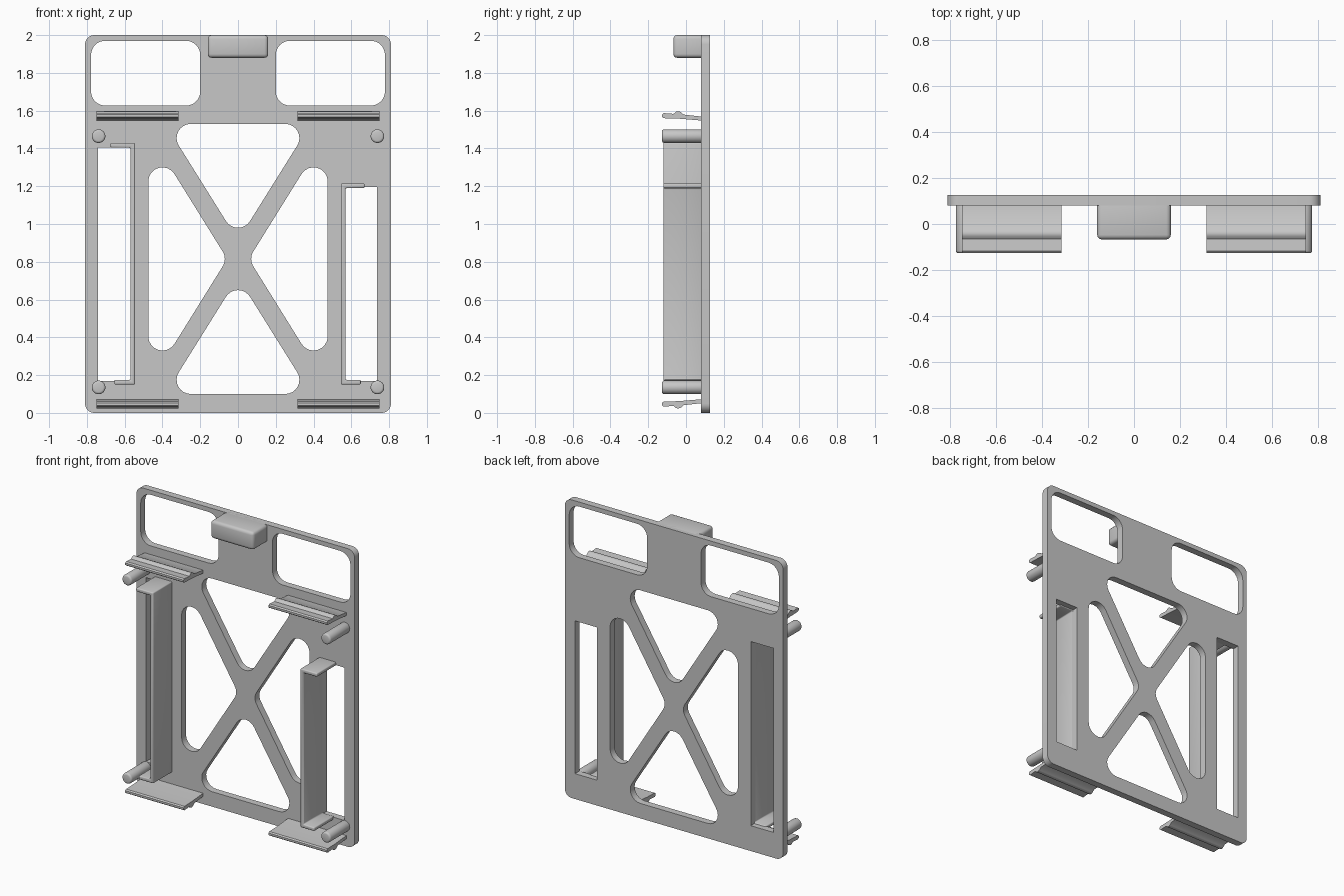
import bpy, bmesh, math
from mathutils import Vector

if "Cube" in bpy.data.objects:
    bpy.data.objects.remove(bpy.data.objects["Cube"])

grey = bpy.data.materials.new("plain_grey")
grey.diffuse_color = (0.57, 0.57, 0.57, 1)
grey.use_nodes = True
grey.node_tree.nodes["Principled BSDF"].inputs["Base Color"].default_value = grey.diffuse_color

BACK, FACE, TIP = 0.127, 0.08, -0.127   # depth of plate back, plate face, clip tips
MID = 0.81                              # mirror height of the clips


def finish(obj, bevel=0, segments=3):
    obj.data.materials.clear()
    obj.data.materials.append(grey)
    bpy.ops.object.select_all(action='DESELECT')
    obj.select_set(True)
    bpy.context.view_layer.objects.active = obj
    if bevel:
        mod = obj.modifiers.new("round_edges", 'BEVEL')
        mod.width, mod.segments, mod.limit_method = bevel, segments, 'ANGLE'
        mod.angle_limit = math.radians(50)
        bpy.ops.object.modifier_apply(modifier=mod.name)
    bpy.ops.object.shade_smooth_by_angle(angle=math.radians(35))
    return obj


def rounded(centres, r, steps=8):
    """Outline around circles of radius r at counter-clockwise centres."""
    pts, n = [], len(centres)
    for i in range(n):
        p, c, q = (Vector(centres[(i + k) % n]) for k in (-1, 0, 1))
        a = math.atan2(-(c - p).x, (c - p).y)
        b = math.atan2(-(q - c).x, (q - c).y)
        while b < a:
            b += 2 * math.pi
        for s in range(steps + 1):
            t = a + (b - a) * s / steps
            pts.append((c.x + r * math.cos(t), c.y + r * math.sin(t)))
    return pts


def rounded_rect(x0, x1, z0, z1, r):
    return rounded([(x0 + r, z0 + r), (x1 - r, z0 + r), (x1 - r, z1 - r), (x0 + r, z1 - r)], r)


def rect(x0, x1, z0, z1):
    return [(x0, z0), (x1, z0), (x1, z1), (x0, z1)]


def prism(name, outline, lo, hi, axis, bevel=0):
    """Extrude an outline along y (outline in x, z) or x (outline in y, z)."""
    bm = bmesh.new()
    place = (lambda u, v, d: (u, d, v)) if axis == 'y' else (lambda u, v, d: (d, u, v))
    face = bm.faces.new([bm.verts.new(place(u, v, lo)) for u, v in outline])
    ext = bmesh.ops.extrude_face_region(bm, geom=[face])
    shift = Vector(place(0, 0, hi - lo))
    bmesh.ops.translate(bm, vec=shift, verts=[g for g in ext['geom'] if isinstance(g, bmesh.types.BMVert)])
    bmesh.ops.recalc_face_normals(bm, faces=bm.faces)
    mesh = bpy.data.meshes.new(name)
    bm.to_mesh(mesh)
    bm.free()
    obj = bpy.data.objects.new(name, mesh)
    bpy.context.collection.objects.link(obj)
    return finish(obj, bevel)


# Back plate: filled outline with windows, side slots and cross-brace openings
R = 0.075
loops = [
    rounded_rect(-0.81, 0.81, 0, 2, 0.05),
    rounded_rect(-0.778, -0.2, 1.627, 1.97, 0.075),
    rounded_rect(0.2, 0.778, 1.627, 1.97, 0.075),
    rect(-0.74, -0.57, 0.17, 1.405),
    rect(0.57, 0.735, 0.17, 1.195),
    rounded([(0, 1.055), (0.25, 1.455), (-0.25, 1.455)], R),
    rounded([(-0.25, 0.175), (0.25, 0.175), (0, 0.575)], R),
    rounded([(-0.4, 0.405), (-0.145, 0.815), (-0.4, 1.225)], R),
    rounded([(0.4, 0.405), (0.4, 1.225), (0.145, 0.815)], R),
]
curve = bpy.data.curves.new("plate_outline", 'CURVE')
curve.dimensions, curve.fill_mode = '2D', 'BOTH'
curve.extrude = (BACK - FACE) / 2
for loop in loops:
    spline = curve.splines.new('POLY')
    spline.points.add(len(loop) - 1)
    for point, (x, z) in zip(spline.points, loop):
        point.co = (x, z, 0, 1)
    spline.use_cyclic_u = True
source = bpy.data.objects.new("plate_outline", curve)
bpy.context.collection.objects.link(source)
bpy.context.view_layer.update()
mesh = bpy.data.meshes.new_from_object(source.evaluated_get(bpy.context.evaluated_depsgraph_get()))
bpy.data.objects.remove(source)
bm = bmesh.new()
bm.from_mesh(mesh)
for v in bm.verts:
    v.co = (v.co.x, (BACK + FACE) / 2 - v.co.z, v.co.y)
bmesh.ops.remove_doubles(bm, verts=bm.verts, dist=1e-5)
bmesh.ops.recalc_face_normals(bm, faces=bm.faces)
bm.to_mesh(mesh)
bm.free()
plate = bpy.data.objects.new("back_plate", mesh)
bpy.context.collection.objects.link(plate)
finish(plate)

# Top block
prism("top_block", rect(-0.16, 0.16, 1.88, 2.0), -0.067, FACE + 0.04, 'y', bevel=0.02)


# Side brackets: upright wall with a lip at each end
def bracket(name, s, top, top_lip, low_lip):
    t, a, b = 0.025, 0.545, 0.15
    pts = [(a, b), (low_lip, b), (low_lip, b + t), (a + t, b + t),
           (a + t, top - t), (top_lip, top - t), (top_lip, top), (a, top)]
    prism(name, [(s * x, z) for x, z in pts], -0.12, FACE + 0.01, 'y', bevel=0.007)


bracket("left_bracket", -1, 1.43, 0.675, 0.655)
bracket("right_bracket", 1, 1.215, 0.67, 0.65)

# Clips (leaning tongues with a ridge) and round pins in each corner
tongue = [(FACE + 0.01, 1.547), (FACE + 0.01, 1.568), (-0.012, 1.579), (-0.027, 1.592), (-0.04, 1.597),
          (-0.053, 1.594), (-0.066, 1.583), (-0.118, 1.587), (TIP, 1.58), (TIP, 1.567),
          (-0.118, 1.56), (-0.04, 1.558)]
for side, s in (("left", -1), ("right", 1)):
    for level, pin_z in (("upper", 1.465), ("lower", 0.135)):
        shape = [(y, z if level == "upper" else 2 * MID - z) for y, z in tongue]
        prism(f"{level}_{side}_clip", shape, s * 0.315, s * 0.748, 'x')
        bpy.ops.mesh.primitive_cylinder_add(vertices=32, radius=0.036, depth=FACE + 0.01 - TIP,
                                            location=(s * 0.738, (FACE + 0.01 + TIP) / 2, pin_z),
                                            rotation=(math.pi / 2, 0, 0))
        pin = bpy.context.object
        pin.name = f"{level}_{side}_pin"
        finish(pin, 0.012)
